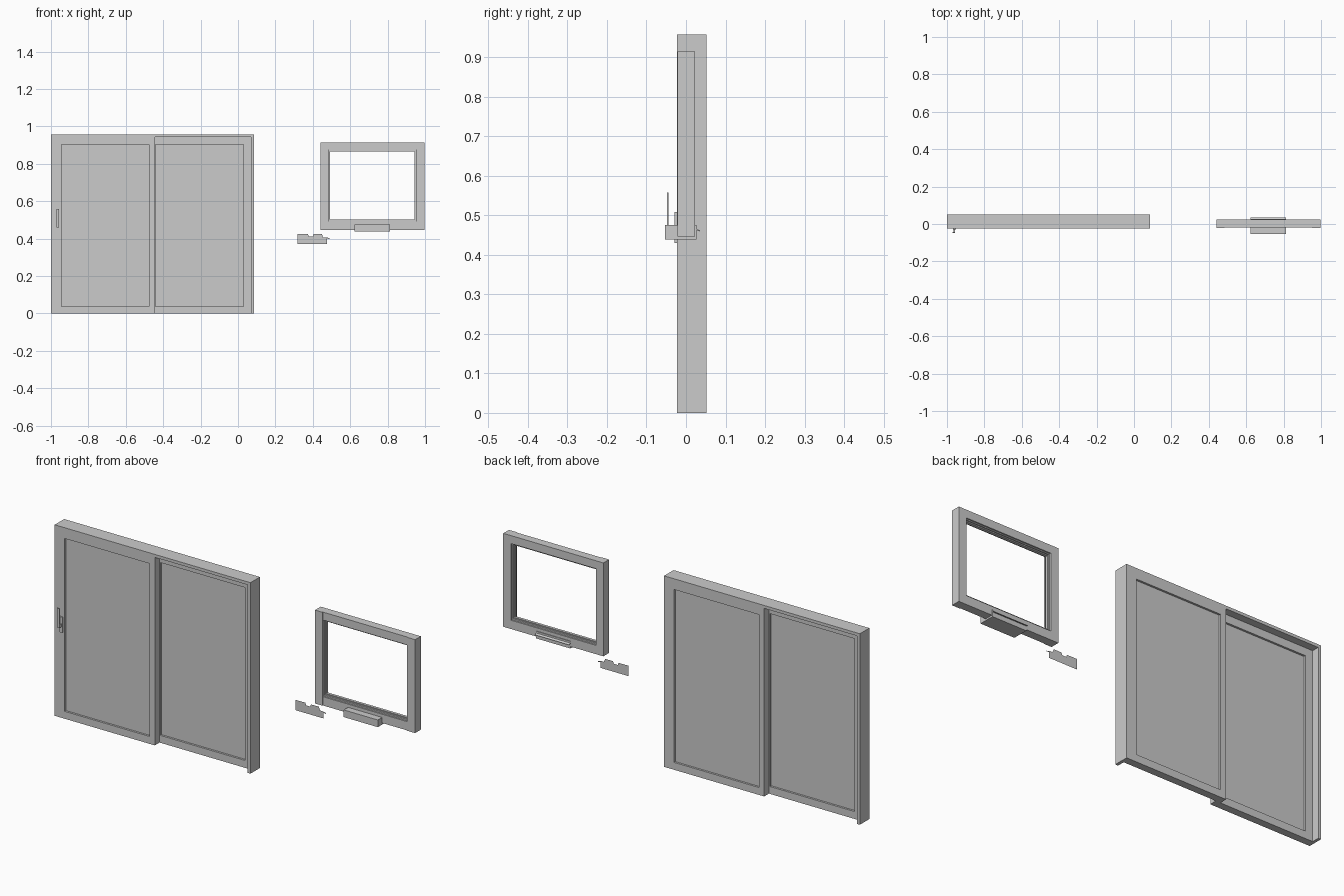
import bpy, bmesh

if "Cube" in bpy.data.objects:
    bpy.data.objects.remove(bpy.data.objects["Cube"])


def mesh_object(name, bm):
    bmesh.ops.recalc_face_normals(bm, faces=bm.faces)
    me = bpy.data.meshes.new(name)
    bm.to_mesh(me)
    bm.free()
    ob = bpy.data.objects.new(name, me)
    bpy.context.collection.objects.link(ob)
    return ob


def box(name, x, y, z):
    """Axis-aligned box from (min, max) ranges."""
    bm = bmesh.new()
    bmesh.ops.create_cube(bm, size=1)
    for v in bm.verts:
        for i, r in enumerate((x, y, z)):
            v.co[i] = r[1] if v.co[i] > 0 else r[0]
    return mesh_object(name, bm)


def ring(name, outer, inner, y):
    """Rectangular frame; outer/inner are (x0, x1, z0, z1), y is (front, back)."""
    bm = bmesh.new()

    def loop(r, yy):
        x0, x1, z0, z1 = r
        return [bm.verts.new((a, yy, b)) for a, b in ((x0, z0), (x1, z0), (x1, z1), (x0, z1))]
    loops = [loop(outer, y[0]), loop(outer, y[1]), loop(inner, y[1]), loop(inner, y[0])]
    for k in range(4):
        a, b = loops[k], loops[(k + 1) % 4]
        for i in range(4):
            j = (i + 1) % 4
            bm.faces.new((a[i], a[j], b[j], b[i]))
    return mesh_object(name, bm)


def extrude_profile(name, pts, x):
    """Prism along x from (y, z) points."""
    bm = bmesh.new()
    f = bm.faces.new([bm.verts.new((x[0], a, b)) for a, b in pts])
    r = bmesh.ops.extrude_face_region(bm, geom=[f])
    for v in r["geom"]:
        if isinstance(v, bmesh.types.BMVert):
            v.co.x = x[1]
    return mesh_object(name, bm)


# Sliding door: outer header and jambs
Y0, YM, Y1 = -0.023, 0.0145, 0.052
TOP, SASH_TOP = 0.957, 0.942
box("door_header", (-1, 0.085), (Y0, Y1), (SASH_TOP, TOP))
box("door_jamb_left", (-1, -0.985), (Y0, Y1), (0, SASH_TOP))
box("door_jamb_right", (0.07, 0.085), (Y0, Y1), (0, SASH_TOP))

# Two sliding sashes, one in front of the other, each with a recessed pane
for side, outer, glass, y in (
        ("front", (-0.985, -0.445), (-0.945, -0.475), (Y0, YM)),
        ("rear", (-0.47, 0.07), (-0.44, 0.03), (YM, Y1))):
    ring(f"{side}_sash", (*outer, 0, SASH_TOP), (*glass, 0.037, 0.903), y)
    box(f"{side}_pane", glass, (y[0] + 0.01, y[1] - 0.01), (0.037, 0.903))

# Door handle
box("handle_plate", (-0.969, -0.953), (-0.029, Y0), (0.43, 0.508))
box("handle_neck", (-0.966, -0.957), (-0.044, -0.029), (0.46, 0.475))
box("handle_lever", (-0.971, -0.956), (-0.048, -0.044), (0.46, 0.558))

# Window: full-height stiles standing slightly proud of the rails
WZ0, WZ1 = 0.447, 0.915
WX = ((0.442, 0.484), (0.953, 0.997))
for side, x in zip(("left", "right"), WX):
    box(f"window_stile_{side}", x, (-0.022, 0.023), (WZ0, WZ1))
for side, z in (("bottom", (WZ0, 0.491)), ("top", (0.875, WZ1))):
    box(f"window_rail_{side}", (0.484, 0.953), (-0.019, 0.023), z)

# Stepped glazing lip inside the window opening
ring("window_lip_outer", (0.484, 0.953, 0.491, 0.875), (0.488, 0.948, 0.498, 0.87), (-0.012, 0.016))
ring("window_lip_inner", (0.488, 0.948, 0.498, 0.87), (0.492, 0.944, 0.503, 0.865), (-0.004, 0.01))

# Sill section below the window, with a thin rear lip
extrude_profile("window_sill", [
    (-0.053, 0.439), (0.026, 0.439), (0.026, 0.462), (0.036, 0.459), (0.036, 0.461),
    (0.026, 0.466), (0.026, 0.475), (-0.053, 0.475)], (0.623, 0.812))

# Flat sheet showing the sill cross-section
bm = bmesh.new()
bm.faces.new([bm.verts.new((x, 0, z)) for x, z in (
    (0.318, 0.372), (0.475, 0.372), (0.475, 0.401), (0.488, 0.398), (0.488, 0.402),
    (0.472, 0.407), (0.455, 0.407), (0.448, 0.424), (0.405, 0.424), (0.4, 0.412),
    (0.378, 0.412), (0.374, 0.424), (0.318, 0.424))])
mesh_object("sill_section_sheet", bm)
